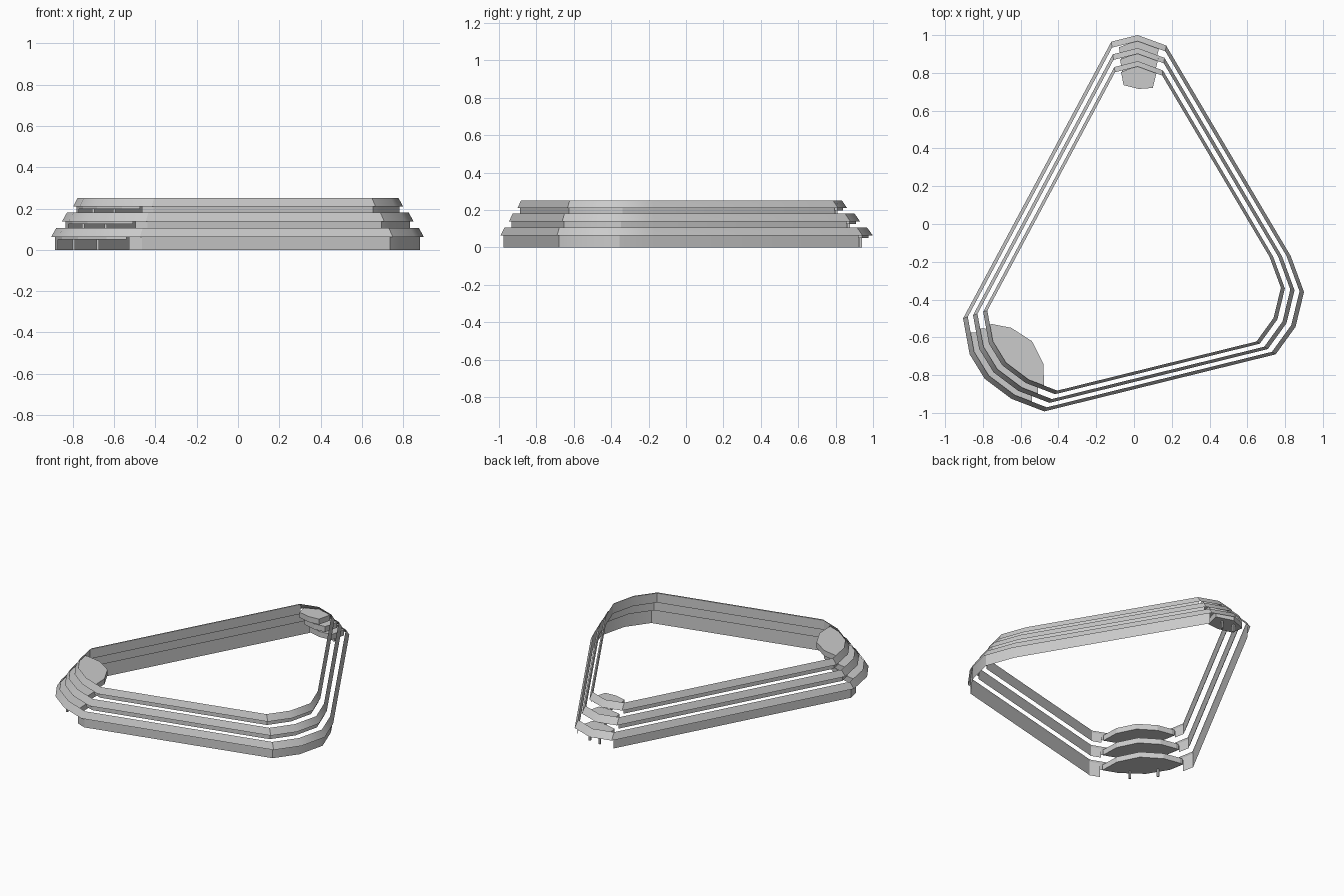
import bpy, bmesh, math

if "Cube" in bpy.data.objects:
    bpy.data.objects.remove(bpy.data.objects["Cube"])

PIVOT = (0.02, -0.2)
# outer eave outline of the lowest tier, starting at the back corner, clockwise
OUTLINE = [(0.02, 1.0), (0.17, 0.945), (0.83, -0.17), (0.90, -0.36),
           (0.855, -0.545), (0.75, -0.69), (-0.475, -0.992), (-0.65, -0.925),
           (-0.79, -0.82), (-0.87, -0.69), (-0.905, -0.5), (-0.12, 0.965)]
# wall runs stop at the two open corners
WALL_LEFT = [(-0.12, 0.965), (-0.905, -0.5), (-0.89, -0.578)]
WALL_RIGHT = [(-0.54, -0.967)] + OUTLINE[6:0:-1]
# slabs filling the open corners, and the posts below them
SLABS = {
    "left_corner": [(-0.872, -0.575), (-0.85, -0.573), (-0.737, -0.595),
                    (-0.613, -0.675), (-0.545, -0.81), (-0.54, -0.945),
                    (-0.638, -0.908), (-0.774, -0.808), (-0.852, -0.68)],
    "back_corner": [(-0.065, 0.857), (0.026, 0.834), (0.11, 0.84),
                    (0.135, 0.94), (0.02, 0.975), (-0.08, 0.935)],
}
POSTS = {"left_corner": [(-0.68, -0.85), (-0.796, -0.72)],
         "back_corner": [(-0.01, 0.935), (0.07, 0.925)]}
# per tier: scale, wall bottom, eave bottom, eave top
TIERS = [(1.0, 0.0, 0.063, 0.107), (0.943, 0.107, 0.138, 0.181),
         (0.885, 0.181, 0.210, 0.252)]


def scaled(pts, s):
    px, py = PIVOT
    return [(px + (x - px) * s, py + (y - py) * s) for x, y in pts]


def finish(name, bm, smooth=False):
    me = bpy.data.meshes.new(name)
    bm.to_mesh(me)
    bm.free()
    ob = bpy.data.objects.new(name, me)
    bpy.context.collection.objects.link(ob)
    if smooth:
        bpy.ops.object.select_all(action='DESELECT')
        ob.select_set(True)
        bpy.context.view_layer.objects.active = ob
        bpy.ops.object.shade_smooth_by_angle(angle=math.radians(32))
    return ob


def strip(name, low, z0, high, z1, closed):
    """Sheet between two matching outlines."""
    bm = bmesh.new()
    a = [bm.verts.new((x, y, z0)) for x, y in low]
    b = [bm.verts.new((x, y, z1)) for x, y in high]
    n = len(a)
    for i in range(n if closed else n - 1):
        j = (i + 1) % n
        bm.faces.new((a[j], a[i], b[i], b[j]))
    if not closed:
        bmesh.ops.reverse_faces(bm, faces=bm.faces[:])
    return finish(name, bm, True)


def prism(name, pts, z0, z1):
    """Closed vertical extrusion of an outline."""
    bm = bmesh.new()
    f = bm.faces.new([bm.verts.new((x, y, z0)) for x, y in pts])
    top = bmesh.ops.extrude_face_region(bm, geom=[f])["geom"]
    bmesh.ops.translate(bm, vec=(0, 0, z1 - z0),
                        verts=[v for v in top if isinstance(v, bmesh.types.BMVert)])
    bmesh.ops.recalc_face_normals(bm, faces=bm.faces[:])
    return finish(name, bm)


for t, (s, z0, z1, z2) in enumerate(TIERS, 1):
    # sloping eave band around the whole tier
    strip(f"eave_{t}", scaled(OUTLINE, s), z1, scaled(OUTLINE, s * 0.973), z2, True)
    # upright walls, meeting the eave from behind
    zt = z1 + (z2 - z1) * 0.74
    for side, run in (("left", WALL_LEFT), ("right", WALL_RIGHT)):
        w = scaled(run, s * 0.98)
        strip(f"wall_{side}_{t}", w, z0, w, zt, False)
    # corner slabs and thin posts
    for corner, pts in SLABS.items():
        prism(f"{corner}_slab_{t}", scaled(pts, s), z1 - 0.013, z1 + 0.024)
        for k, (x, y) in enumerate(scaled(POSTS[corner], s), 1):
            r = 0.006
            sq = [(x - r, y - r), (x + r, y - r), (x + r, y + r), (x - r, y + r)]
            prism(f"{corner}_post_{t}_{k}", sq, z0, z1 - 0.012)
